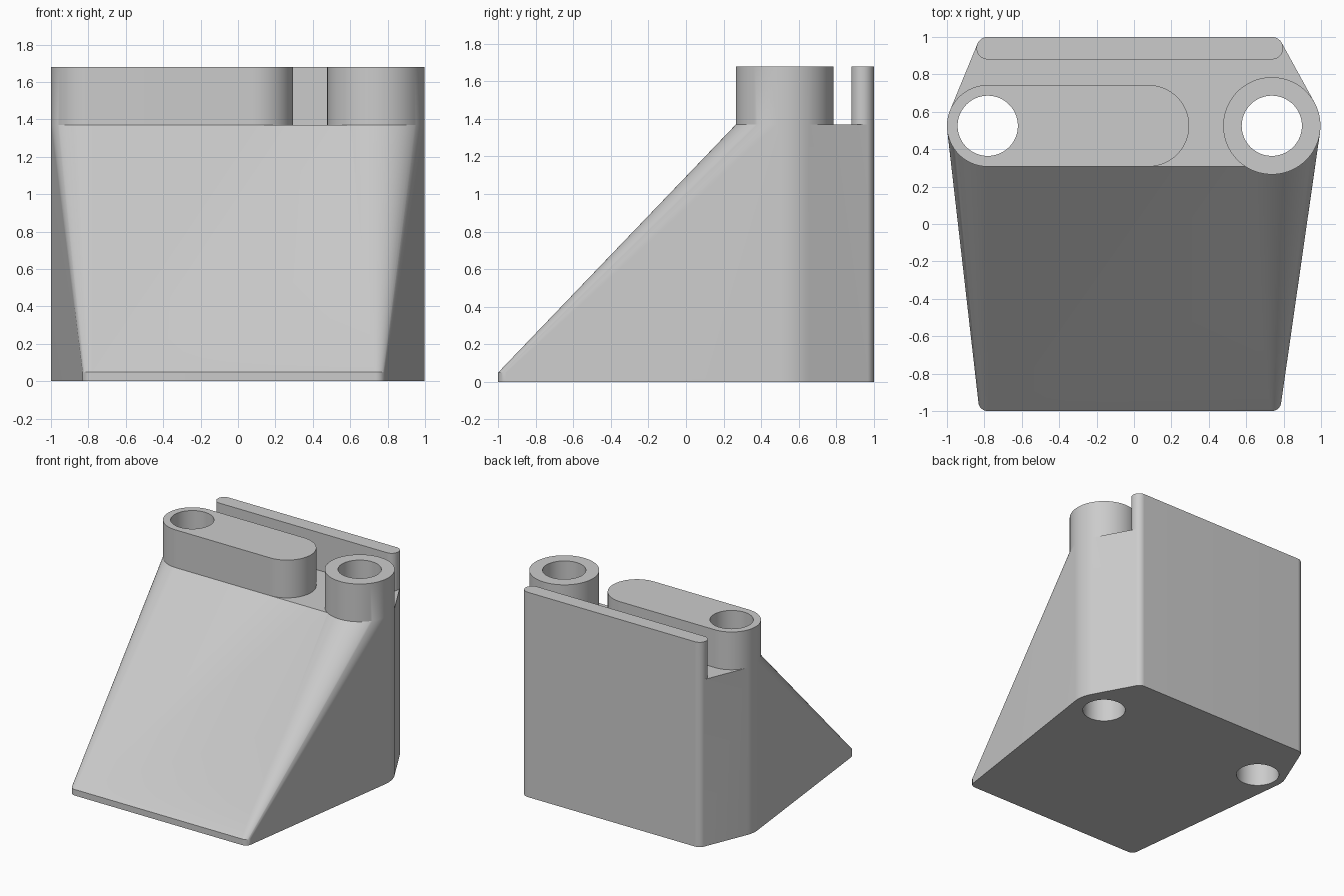
import bpy, bmesh
from math import cos, sin, pi, radians

if "Cube" in bpy.data.objects:
    bpy.data.objects.remove(bpy.data.objects["Cube"])

SEG = 96
LEFT_X, RIGHT_X = -0.782, 0.737      # the two bore axes
BORE_Y, FRONT_Y, BACK_Y = 0.525, -0.95, 0.94
FLOOR, TOP = 1.37, 1.68

grey = bpy.data.materials.new("light grey")
grey.use_nodes = True
colour = (0.6, 0.6, 0.6, 1)
grey.diffuse_color = colour
grey.node_tree.nodes["Principled BSDF"].inputs["Base Color"].default_value = colour


def hull(name, posts):
    """Convex hull around upright posts given as (x, y, radius, z0, z1)."""
    bm = bmesh.new()
    for x, y, r, z0, z1 in posts:
        for z in (z0, z1):
            for i in range(SEG):
                a = 2 * pi * i / SEG
                bm.verts.new((x + r * cos(a), y + r * sin(a), z))
    bmesh.ops.convex_hull(bm, input=bm.verts[:])
    bmesh.ops.delete(bm, geom=[v for v in bm.verts if not v.link_faces], context='VERTS')
    bmesh.ops.dissolve_limit(bm, angle_limit=radians(0.1), verts=bm.verts[:], edges=bm.edges[:])
    bmesh.ops.recalc_face_normals(bm, faces=bm.faces[:])
    mesh = bpy.data.meshes.new(name)
    bm.to_mesh(mesh)
    bm.free()
    mesh.materials.append(grey)
    obj = bpy.data.objects.new(name, mesh)
    bpy.context.collection.objects.link(obj)
    return obj


def combine(target, other, operation):
    """Apply a boolean and discard the helper."""
    mod = target.modifiers.new("combine", 'BOOLEAN')
    mod.operation, mod.solver, mod.object = operation, 'EXACT', other
    bpy.context.view_layer.objects.active = target
    bpy.ops.object.modifier_apply(modifier=mod.name)
    bpy.data.objects.remove(other)


def corner_posts(x):
    return [(x, FRONT_Y, 0.05, 0, 0.05), (x, BACK_Y, 0.06, 0, FLOOR)]


# Sloped wedge, plus the wider flank that wraps the right-hand bore
wedge = hull("wedge_block", corner_posts(LEFT_X) + corner_posts(RIGHT_X)
             + [(x, BORE_Y, 0.218, 0, FLOOR) for x in (LEFT_X, RIGHT_X)])
flank = hull("flank", corner_posts(RIGHT_X) + [(RIGHT_X, BORE_Y, 0.26, 0, FLOOR)])
combine(wedge, flank, 'UNION')

# Raised parts standing on the wedge: long rounded boss, round boss, back rail
for name, posts in (
        ("long_boss", [(x, BORE_Y, 0.218, FLOOR, TOP) for x in (LEFT_X, 0.077)]),
        ("round_boss", [(RIGHT_X, BORE_Y, 0.26, FLOOR, TOP)]),
        ("back_rail", [(x, BACK_Y, 0.06, FLOOR, TOP) for x in (LEFT_X, RIGHT_X)])):
    combine(wedge, hull(name, posts), 'UNION')

# Through bores
for x in (LEFT_X, RIGHT_X):
    combine(wedge, hull("bore_cutter", [(x, BORE_Y, 0.161, -0.2, 2)]), 'DIFFERENCE')

# Tidy flat regions, then smooth the curved walls
bm = bmesh.new()
bm.from_mesh(wedge.data)
bmesh.ops.remove_doubles(bm, verts=bm.verts[:], dist=1e-5)
bmesh.ops.dissolve_limit(bm, angle_limit=radians(0.1), verts=bm.verts[:], edges=bm.edges[:])
bm.to_mesh(wedge.data)
bm.free()
bpy.ops.object.select_all(action='DESELECT')
wedge.select_set(True)
bpy.context.view_layer.objects.active = wedge
bpy.ops.object.shade_smooth_by_angle(angle=radians(25))
